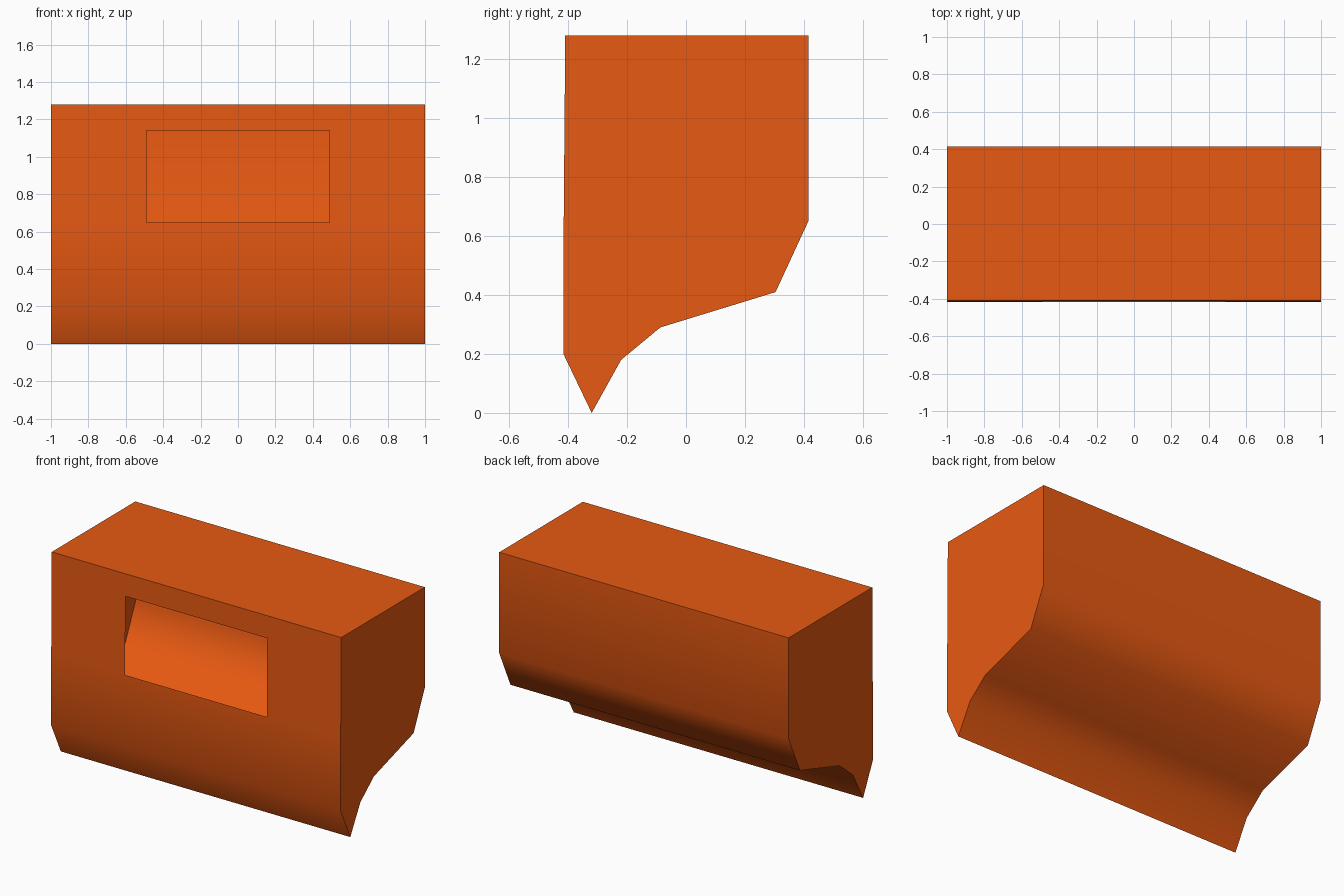
import bpy, bmesh, math

if "Cube" in bpy.data.objects:
    bpy.data.objects.remove(bpy.data.objects["Cube"])

# Single flat colour
orange = bpy.data.materials.new("orange")
orange.diffuse_color = (0.8, 0.1, 0.006, 1)
orange.use_nodes = True
orange.node_tree.nodes["Principled BSDF"].inputs["Base Color"].default_value = orange.diffuse_color

# Side profile (y, z), from the top front edge down and round to the top back
profile = [(-0.41, 1.28), (-0.411, 1.14), (-0.415, 0.65), (-0.416, 0.20),
           (-0.32, 0.0), (-0.22, 0.18), (-0.087, 0.29),
           (0.304, 0.41), (0.415, 0.65), (0.415, 1.28)]
columns = [-1.0, -0.49, 0.49, 1.0]
WINDOW = (1, 1)  # (profile segment, column) left open at the front

# Hollow thin shell: profile swept along x, with a front window
bm = bmesh.new()
rows = [[bm.verts.new((x, y, z)) for y, z in profile] for x in columns]
n = len(profile)
for c in range(len(columns) - 1):
    for i in range(n):
        if (i, c) == WINDOW:
            continue
        j = (i + 1) % n
        bm.faces.new((rows[c][i], rows[c][j], rows[c + 1][j], rows[c + 1][i]))

# Flat end panels
bm.faces.new(rows[0][::-1])
bm.faces.new(rows[-1])
bm.normal_update()
# Make the top face point up, flipping everything if needed
top = max(bm.faces, key=lambda f: f.calc_center_median().z)
if top.normal.z < 0:
    bmesh.ops.reverse_faces(bm, faces=bm.faces[:])

mesh = bpy.data.meshes.new("hollow_casing")
bm.to_mesh(mesh)
bm.free()
mesh.materials.append(orange)
casing = bpy.data.objects.new("hollow_casing", mesh)
bpy.context.collection.objects.link(casing)

# Smooth the gentle bends, keep the corners sharp
bpy.context.view_layer.objects.active = casing
casing.select_set(True)
bpy.ops.object.shade_smooth_by_angle(angle=math.radians(60))
